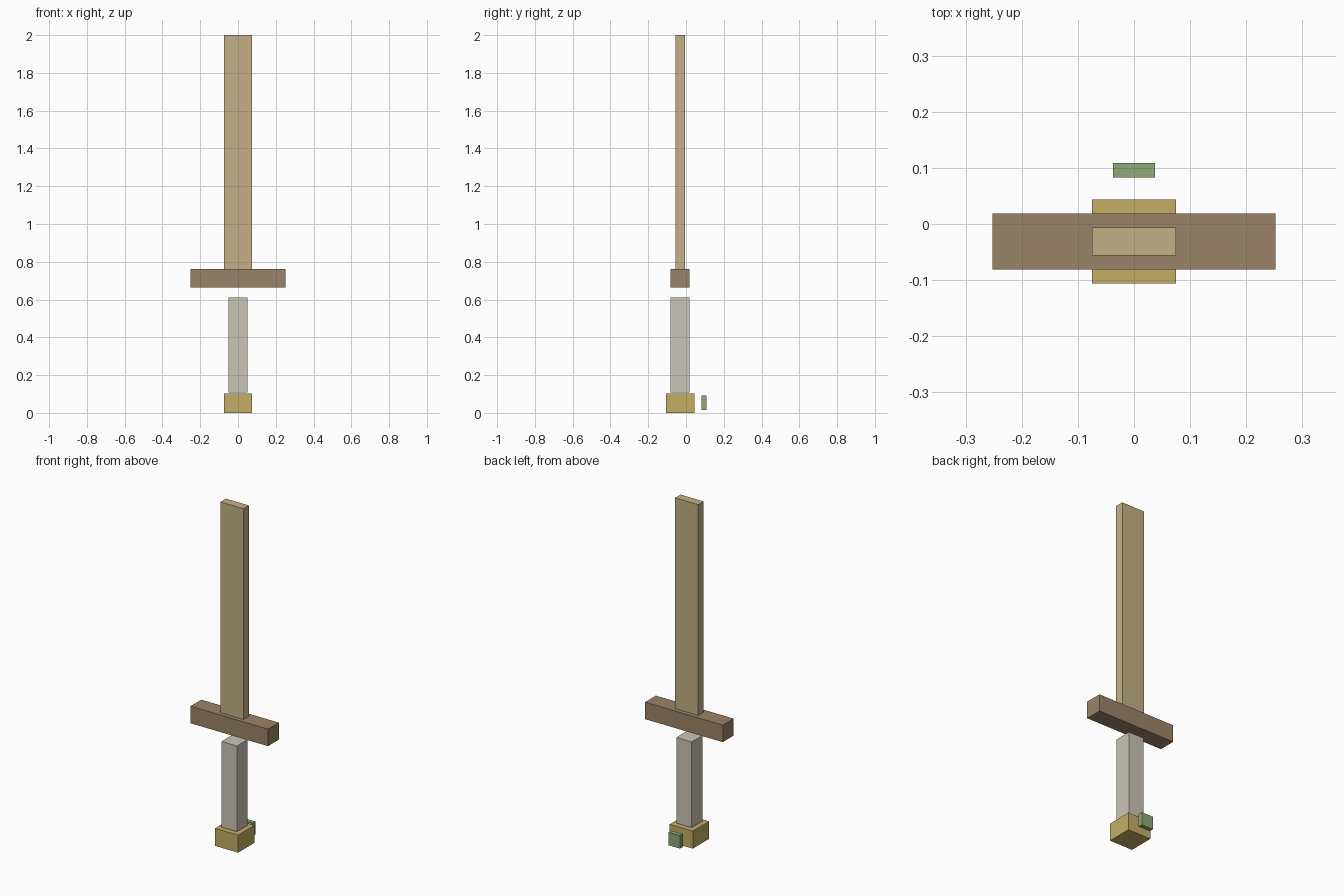
import bpy
import bmesh
from mathutils import Vector

if "Cube" in bpy.data.objects:
    bpy.data.objects.remove(bpy.data.objects["Cube"])


def box(name, lo, hi, color):
    """Flat-shaded box between two corners, with its own colour."""
    lo, hi = Vector(lo), Vector(hi)
    bm = bmesh.new()
    bmesh.ops.create_cube(bm, size=1)
    bmesh.ops.scale(bm, vec=hi - lo, verts=bm.verts)
    mesh = bpy.data.meshes.new(name)
    bm.to_mesh(mesh)
    bm.free()
    obj = bpy.data.objects.new(name, mesh)
    obj.location = (lo + hi) / 2
    bpy.context.collection.objects.link(obj)
    mat = bpy.data.materials.new(name + "_colour")
    mat.diffuse_color = (*color, 1)
    mat.use_nodes = True
    mat.node_tree.nodes["Principled BSDF"].inputs["Base Color"].default_value = mat.diffuse_color
    mesh.materials.append(mat)
    return obj


# Handle end and grip
box("pommel", (-0.075, -0.106, 0), (0.075, 0.044, 0.103), (0.56, 0.42, 0.13))
box("grip", (-0.05, -0.081, 0.107), (0.05, 0.019, 0.61), (0.60, 0.56, 0.47))

# Crossguard floats slightly above the grip
box("crossguard", (-0.252, -0.081, 0.663), (0.252, 0.019, 0.763), (0.33, 0.23, 0.14))

# Flat blade
box("blade", (-0.075, -0.056, 0.763), (0.075, -0.006, 2.0), (0.55, 0.44, 0.24))

# Small green plate floating behind the pommel
box("pommel_plate", (-0.0375, 0.083, 0.015), (0.0375, 0.109, 0.091), (0.28, 0.40, 0.18))
